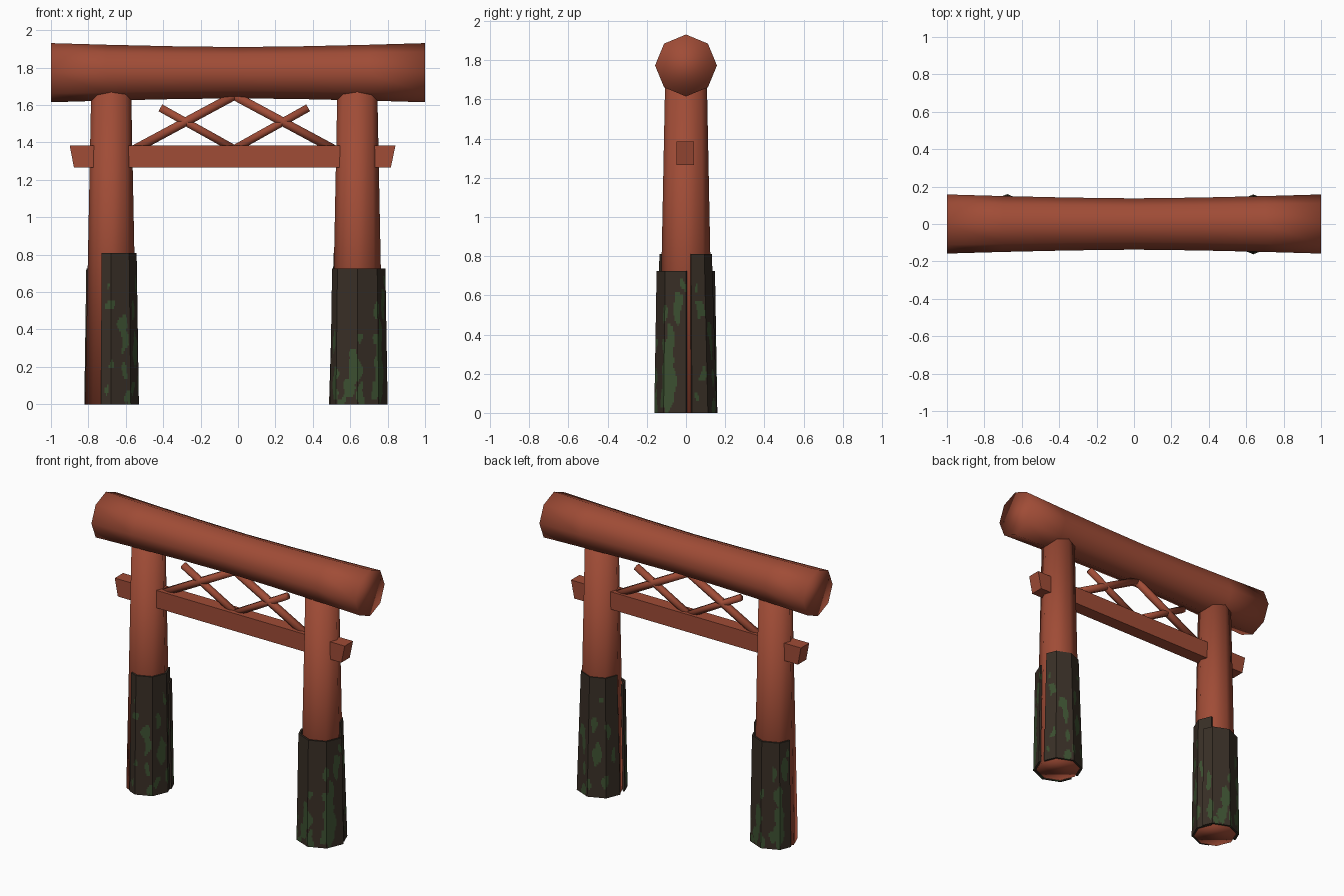
import bpy, bmesh, math
from mathutils import Vector, noise

if "Cube" in bpy.data.objects:
    bpy.data.objects.remove(bpy.data.objects["Cube"])


def material(name, rgb):
    m = bpy.data.materials.new(name)
    m.diffuse_color = (*rgb, 1)
    m.use_nodes = True
    m.node_tree.nodes["Principled BSDF"].inputs["Base Color"].default_value = m.diffuse_color
    return m


RED = material("red_wood", (0.35, 0.072, 0.037))
BARK = material("dark_bark", (0.040, 0.028, 0.019))
MOSS = material("green_moss", (0.045, 0.080, 0.030))


def finish(bm, name, mats, smooth=True):
    bmesh.ops.recalc_face_normals(bm, faces=bm.faces)
    me = bpy.data.meshes.new(name)
    bm.to_mesh(me)
    bm.free()
    for m in mats:
        me.materials.append(m)
    for p in me.polygons:
        p.use_smooth = smooth
    ob = bpy.data.objects.new(name, me)
    bpy.context.collection.objects.link(ob)
    return ob


def loft(name, rings, smooth=True):
    """Skin a list of equal-sized point rings and cap both ends."""
    bm = bmesh.new()
    loops = [[bm.verts.new(p) for p in ring] for ring in rings]
    n = len(loops[0])
    for a, b in zip(loops, loops[1:]):
        for i in range(n):
            j = (i + 1) % n
            bm.faces.new((a[i], a[j], b[j], b[i]))
    bm.faces.new(loops[0])
    bm.faces.new(loops[-1])
    return finish(bm, name, [RED], smooth)


def circle(n):
    return [(math.cos(2 * math.pi * i / n), math.sin(2 * math.pi * i / n)) for i in range(n)]


# Top beam: octagonal log, thicker toward its ends
rings = []
for x in (-1, -0.7, -0.35, 0, 0.35, 0.7, 1):
    r = 0.137 + 0.021 * abs(x) ** 1.5
    rings.append([(x, r * c, 1.773 + r * s) for c, s in circle(8)])
loft("top_beam", rings)

# Pillars: tapered octagons running up into the beam
PILLARS = {"left": -0.678, "right": 0.638}
for side, px in PILLARS.items():
    loft(side + "_pillar", [[(px + r * c, r * s, z) for c, s in circle(8)]
                            for r, z in ((0.14, 0), (0.106, 1.72))])

# Tie beam with slanted ends
loft("tie_beam", [[(x0, -0.048, 1.265), (x0, 0.042, 1.265), (x1, 0.042, 1.385), (x1, -0.048, 1.385)]
                  for x0, x1 in ((-0.877, -0.9), (0.817, 0.842))], smooth=False)


# Lattice struts between the two beams
def strut(name, a, b, r):
    d = (b - a).normalized()
    up = Vector((0, 1, 0)).cross(d)
    loft(name, [[p + Vector((0, r * c, 0)) + up * (r * s) for c, s in circle(6)] for p in (a, b)])


for side, sx in (("left", -1), ("right", 1)):
    cx = -0.02
    strut(side + "_long_strut", Vector((cx + sx * 0.53, 0, 1.365)), Vector((cx, 0, 1.65)), 0.027)
    strut(side + "_short_strut", Vector((cx + sx * 0.395, 0, 1.585)), Vector((cx, 0, 1.365)), 0.024)

# Moss blobs: (position round, position up, half width, half height) as fractions
MOSS_LOW = [(.41, .27, .08, .13), (.36, .1, .08, .08), (.50, .5, .04, .05), (.72, .48, .04, .05),
            (.78, .22, .09, .22), (.80, .45, .06, .15), (.90, .74, .06, .12), (.70, .70, .04, .07),
            (.24, .03, .06, .04), (.95, .90, .03, .03), (.68, .10, .05, .06), (.12, .45, .05, .1),
            (.14, .15, .05, .12), (.50, .08, .04, .07)]
MOSS_TALL = [(.33, .53, .07, .05), (.36, .43, .05, .09), (.13, .65, .06, .05), (.10, .78, .03, .03),
             (.15, .25, .03, .03), (.36, .24, .04, .05), (.08, .10, .03, .04), (.40, .05, .05, .05),
             (.55, .62, .05, .07), (.62, .35, .07, .10), (.75, .15, .05, .05), (.80, .55, .04, .07),
             (.90, .35, .04, .08), (.68, .80, .03, .04), (.52, .12, .04, .04)]


def mossy(u, v, blobs, seed):
    w = Vector((u * 9, v * 11, seed))
    u += 0.05 * noise.noise(w)
    v += 0.05 * noise.noise(w + Vector((5, 9, 3)))
    return any(((u - a) / da) ** 2 + ((v - b) / db) ** 2 < 1 for a, b, da, db in blobs)


# Bark shells: follow the pillar's octagon over part of its circumference
def bark(name, px, a0, a1, height, r0, r1, blobs, seed):
    bm = bmesh.new()
    cols, rows = (a1 - a0) // 3, 54
    grid = []
    for j in range(rows + 1):
        v = j / rows
        row = []
        for i in range(cols + 1):
            a = a0 + 3 * i
            r = (r0 + (r1 - r0) * v) * math.cos(math.pi / 8) / math.cos(math.radians(a % 45 - 22.5))
            t = math.radians(a)
            row.append(bm.verts.new((px + r * math.cos(t), r * math.sin(t), height * v)))
        grid.append(row)
    for j in range(rows):
        for i in range(cols):
            f = bm.faces.new((grid[j][i], grid[j][i + 1], grid[j + 1][i + 1], grid[j + 1][i]))
            f.material_index = int(mossy((i + .5) / cols, (j + .5) / rows, blobs, seed))
    ob = finish(bm, name, [BARK, MOSS], smooth=False)
    mod = ob.modifiers.new("thickness", "SOLIDIFY")
    mod.thickness = 0.012
    mod.offset = -1
    # make sure the shell thickens toward the pillar
    f = ob.data.polygons[0]
    if f.normal.dot(f.center - Vector((px, 0, f.center.z))) < 0:
        ob.data.flip_normals()


L, R = PILLARS["left"], PILLARS["right"]
bark("right_front_bark", R, 195, 360, 0.725, 0.162, 0.150, MOSS_LOW, 1.3)
bark("right_back_bark", R, 12, 174, 0.81, 0.158, 0.132, MOSS_TALL, 4.7)
bark("left_front_bark", L, 246, 402, 0.81, 0.148, 0.136, MOSS_TALL, 2.1)
bark("left_back_bark", L, 18, 165, 0.725, 0.160, 0.148, MOSS_LOW, 7.9)
